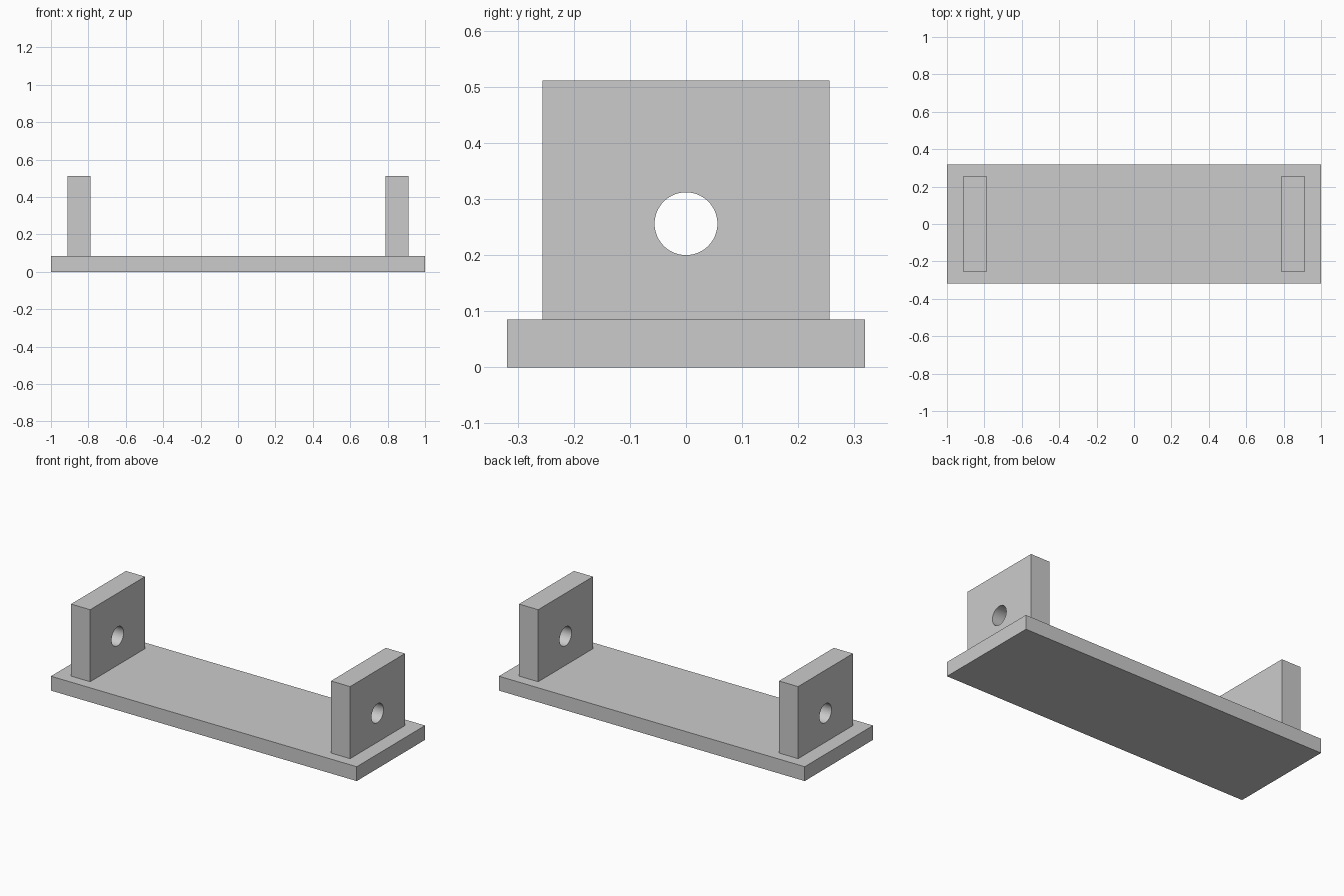
import bpy

if "Cube" in bpy.data.objects:
    bpy.data.objects.remove(bpy.data.objects["Cube"], do_unlink=True)

GREY = (0.6, 0.6, 0.6, 1.0)
metal = bpy.data.materials.new("plain grey")
metal.use_nodes = True
metal.diffuse_color = GREY
metal.node_tree.nodes["Principled BSDF"].inputs["Base Color"].default_value = GREY

BASE_H = 0.085
TOP = 0.511
PLATE_X = 0.85
HOLE_Z = 0.256


def box(name, size, center):
    bpy.ops.mesh.primitive_cube_add(size=1, location=center)
    obj = bpy.context.object
    obj.name = name
    obj.scale = size
    bpy.ops.object.transform_apply(location=False, rotation=False, scale=True)
    obj.data.materials.append(metal)
    return obj


# Base slab
box("base_plate", (2, 0.638, BASE_H), (0, 0, BASE_H / 2))

# Upright end plates, each with a round hole through it
for name, side in (("left", 1), ("right", -1)):
    x = side * PLATE_X
    plate = box(name + "_end_plate", (0.125, 0.512, TOP - BASE_H),
                (x, 0, (TOP + BASE_H) / 2))
    bpy.ops.mesh.primitive_cylinder_add(vertices=64, radius=0.056, depth=0.3,
                                        location=(x, 0, HOLE_Z),
                                        rotation=(0, 1.570796, 0))
    cutter = bpy.context.object
    cutter.name = name + "_hole_cutter"
    cutter.hide_render = True
    cutter.data.materials.append(metal)

    hole = plate.modifiers.new("hole", "BOOLEAN")
    hole.operation = "DIFFERENCE"
    hole.solver = "EXACT"
    hole.object = cutter
    bpy.ops.object.select_all(action="DESELECT")
    plate.select_set(True)
    bpy.context.view_layer.objects.active = plate
    bpy.ops.object.modifier_apply(modifier=hole.name)
    bpy.data.objects.remove(cutter, do_unlink=True)
    bpy.ops.object.shade_smooth_by_angle()
